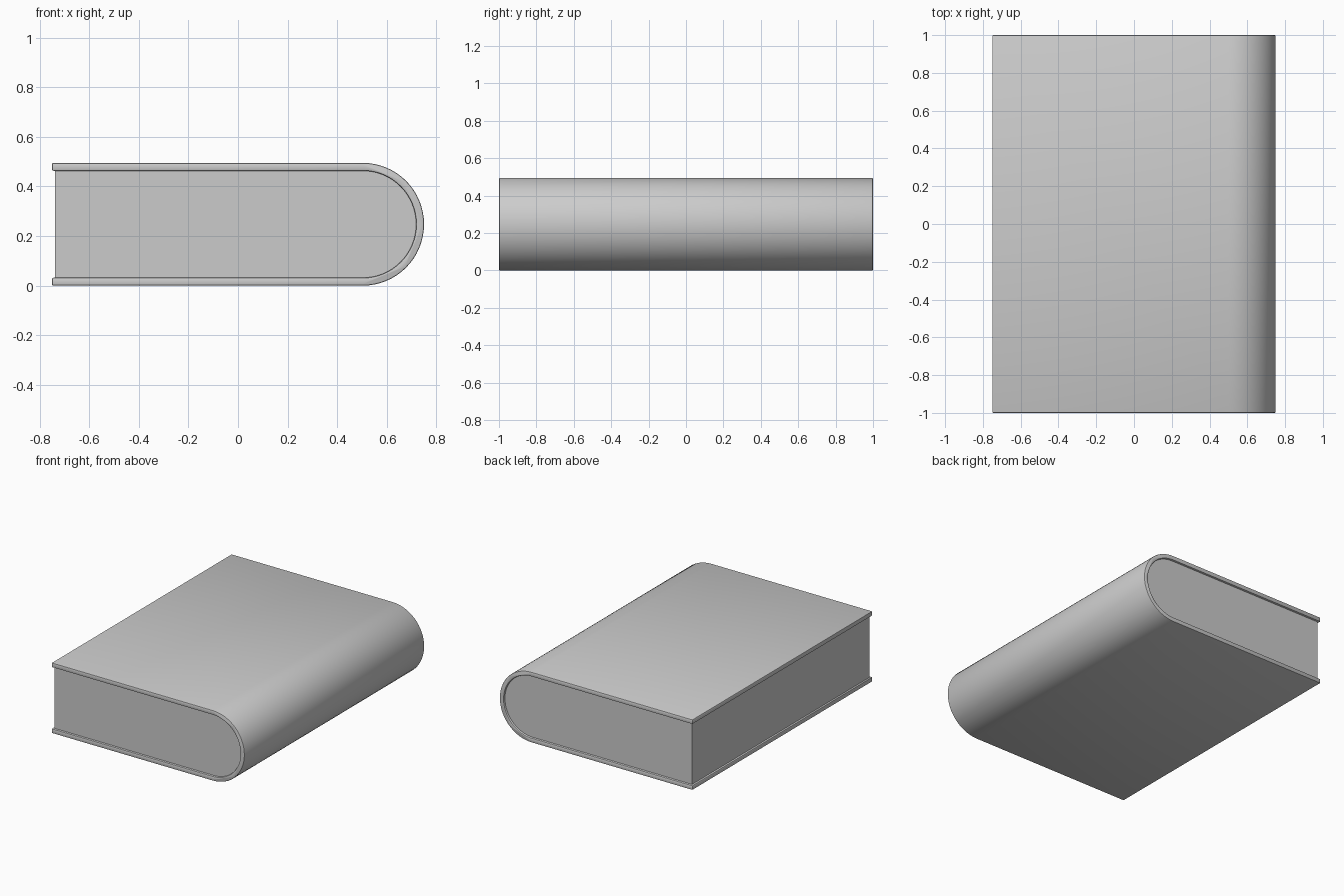
import bpy, bmesh
from math import sin, cos, pi

if "Cube" in bpy.data.objects:
    bpy.data.objects.remove(bpy.data.objects["Cube"])

HEIGHT = 0.495      # overall thickness of the book
MID = HEIGHT / 2
BOARD = 0.032       # cover thickness
SPINE_X = 0.75 - MID
ARC = 32            # segments round the spine


def u_curve(x_left, radius):
    """Open U outline: bottom left, round the spine, top left."""
    arc = [(SPINE_X + radius * cos(a), MID + radius * sin(a))
           for a in (-pi / 2 + pi * i / ARC for i in range(ARC + 1))]
    return [(x_left, MID - radius)] + arc + [(x_left, MID + radius)]


def extrude_profile(name, points, half_length):
    """Closed x-z profile pushed along y."""
    bm = bmesh.new()
    face = bm.faces.new([bm.verts.new((x, -half_length, z)) for x, z in points])
    out = bmesh.ops.extrude_face_region(bm, geom=[face])
    verts = [g for g in out["geom"] if isinstance(g, bmesh.types.BMVert)]
    bmesh.ops.translate(bm, verts=verts, vec=(0, 2 * half_length, 0))
    bmesh.ops.recalc_face_normals(bm, faces=bm.faces)
    mesh = bpy.data.meshes.new(name)
    bm.to_mesh(mesh)
    bm.free()
    obj = bpy.data.objects.new(name, mesh)
    bpy.context.collection.objects.link(obj)
    return obj


def select_only(obj):
    bpy.ops.object.select_all(action='DESELECT')
    obj.select_set(True)
    bpy.context.view_layer.objects.active = obj


# Cover: two boards joined by the rounded spine, with softened edges
outline = u_curve(-0.75, MID) + u_curve(-0.75, MID - BOARD)[::-1]
cover = extrude_profile("cover", outline, 1.0)
bevel = cover.modifiers.new("soft_edges", 'BEVEL')
bevel.width = 0.006
bevel.segments = 2
bevel.limit_method = 'ANGLE'
bevel.angle_limit = 0.7
select_only(cover)
bpy.ops.object.modifier_apply(modifier="soft_edges")
bpy.ops.object.shade_smooth_by_angle(angle=0.6)

# Page block: fills the cover, set back slightly at the open edges
pages = extrude_profile("pages", u_curve(-0.737, MID - BOARD + 0.002), 0.985)
select_only(pages)
bpy.ops.object.shade_smooth_by_angle(angle=0.6)
